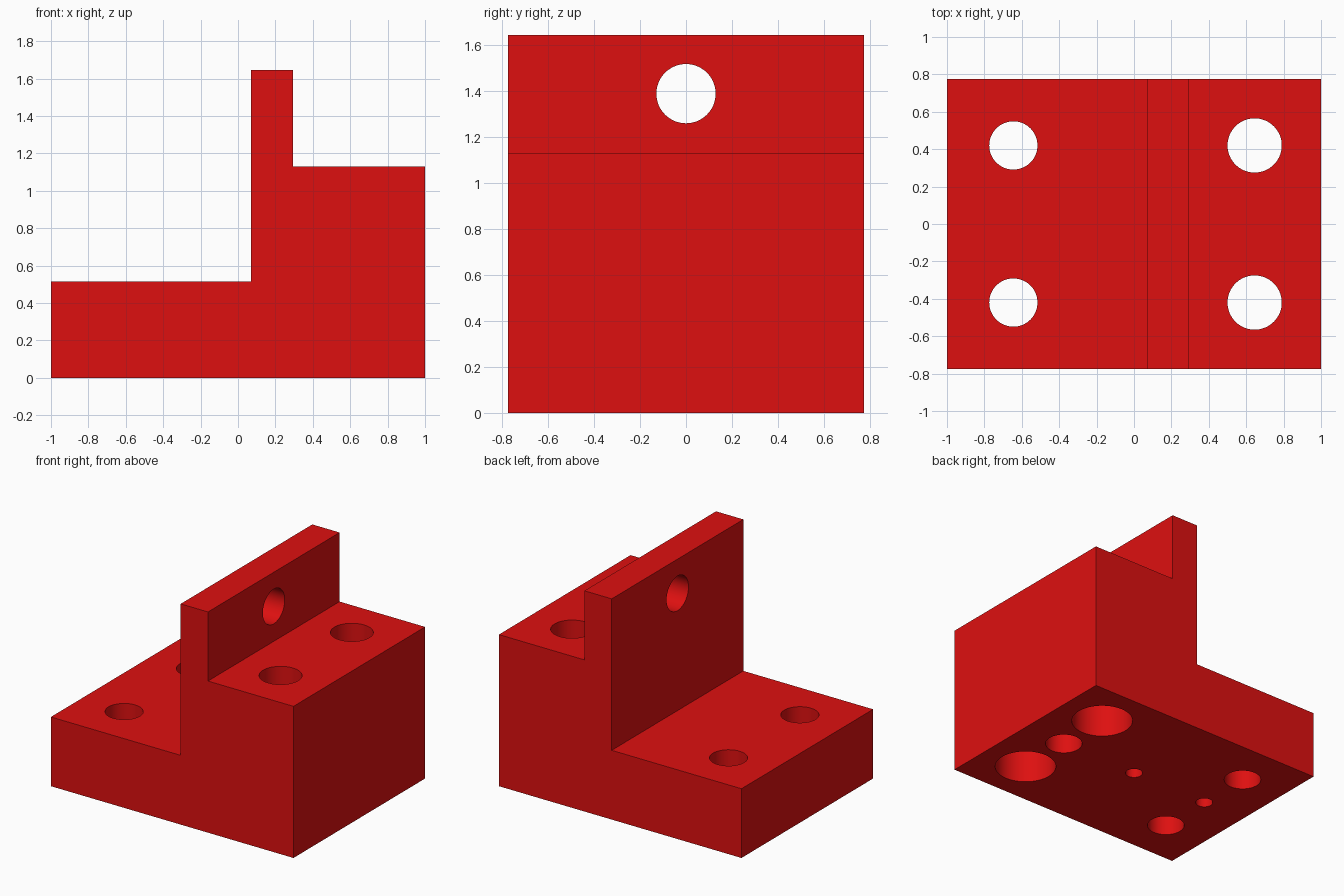
import bpy, bmesh, math
from mathutils import Matrix

cube = bpy.data.objects.get("Cube")
if cube:
    bpy.data.objects.remove(cube, do_unlink=True)

HALF_DEPTH = 0.775
STEP, SHELF, TOP = 0.516, 1.13, 1.645     # heights of the three levels
WALL_L, WALL_R = 0.07, 0.295              # upright wall in x
HOLE_X, HOLE_Y = 0.645, 0.42              # bolt pattern

red = bpy.data.materials.new("red")
colour = (0.730, 0.0052, 0.0052, 1)
red.diffuse_color = colour
red.use_nodes = True
red.node_tree.nodes["Principled BSDF"].inputs["Base Color"].default_value = colour


def make_object(name, bm):
    bmesh.ops.recalc_face_normals(bm, faces=bm.faces)
    mesh = bpy.data.meshes.new(name)
    bm.to_mesh(mesh)
    bm.free()
    mesh.materials.append(red)
    obj = bpy.data.objects.new(name, mesh)
    bpy.context.collection.objects.link(obj)
    return obj


# Stepped block: side profile extruded along y
profile = [(-1, 0), (1, 0), (1, SHELF), (WALL_R, SHELF), (WALL_R, TOP),
           (WALL_L, TOP), (WALL_L, STEP), (-1, STEP)]
bm = bmesh.new()
face = bm.faces.new([bm.verts.new((x, -HALF_DEPTH, z)) for x, z in profile])
ext = bmesh.ops.extrude_face_region(bm, geom=[face])
bmesh.ops.translate(bm, vec=(0, 2 * HALF_DEPTH, 0),
                    verts=[v for v in ext["geom"] if isinstance(v, bmesh.types.BMVert)])
block = make_object("stepped_block", bm)


def drill(radius, centre, length, axis="Z"):
    """Cut a round hole of the given length centred on a point."""
    bm = bmesh.new()
    turn = Matrix.Rotation(math.pi / 2, 4, "Y") if axis == "X" else Matrix()
    bmesh.ops.create_cone(bm, cap_ends=True, segments=64, radius1=radius, radius2=radius,
                          depth=length, matrix=Matrix.Translation(centre) @ turn)
    cutter = make_object("hole_cutter", bm)
    cutter.hide_render = True
    mod = block.modifiers.new("hole", "BOOLEAN")
    mod.operation = "DIFFERENCE"
    mod.solver = "EXACT"
    mod.object = cutter
    bpy.context.view_layer.objects.active = block
    bpy.ops.object.modifier_apply(modifier=mod.name)
    bpy.data.objects.remove(cutter, do_unlink=True)


def drill_up(radius, x, y, depth):
    """Drill from the underside to the given height."""
    drill(radius, (x, y, (depth - 0.1) / 2), depth + 0.1)


# Bolt holes, with counterbores under the tall side
for y in (-HOLE_Y, HOLE_Y):
    drill_up(0.129, -HOLE_X, y, STEP + 0.1)
    drill_up(0.145, HOLE_X, y, SHELF + 0.1)
    drill_up(0.214, HOLE_X, y, SHELF - STEP)

# Blind holes along the centre line of the underside
drill_up(0.129, HOLE_X, 0, 0.32)
drill_up(0.06, 0, 0, 0.32)
drill_up(0.06, -HOLE_X, 0, 0.32)

# Cross hole through the upright wall
drill(0.129, ((WALL_L + WALL_R) / 2, 0, 1.39), 0.5, "X")

bpy.ops.object.select_all(action="DESELECT")
block.select_set(True)
bpy.context.view_layer.objects.active = block
bpy.ops.object.shade_smooth_by_angle(angle=math.radians(30))
